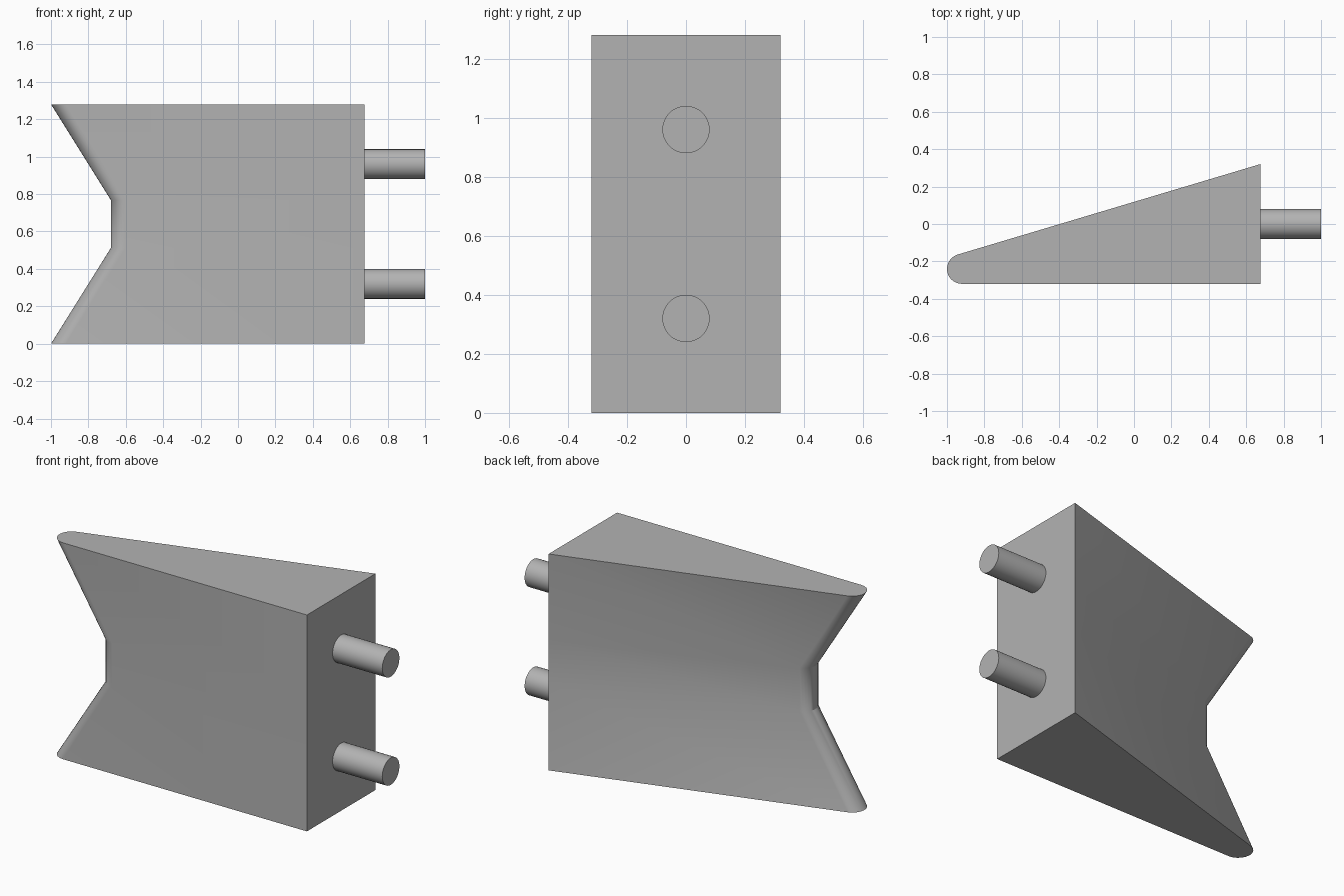
import bpy, bmesh, math

if "Cube" in bpy.data.objects:
    bpy.data.objects.remove(bpy.data.objects["Cube"])

grey = bpy.data.materials.new("plain grey")
grey.diffuse_color = (0.45, 0.45, 0.45, 1)
grey.use_nodes = True
grey.node_tree.nodes["Principled BSDF"].inputs["Base Color"].default_value = grey.diffuse_color

BACK_X, HALF_Y, R = 0.675, 0.32, 0.08
LEVELS = [(0.0, -1.0), (0.512, -0.68), (0.768, -0.68), (1.28, -1.0)]  # height, tip x
ARC = 14


def section(tip_x):
    """Wedge outline: square heel, straight front, rounded tip, slanted rear."""
    cx, cy = tip_x + R, -HALF_Y + R
    dx, dy = BACK_X - cx, HALF_Y - cy
    tangent = math.atan2(dy, dx) + math.acos(R / math.hypot(dx, dy))
    start = 1.5 * math.pi
    pts = [(BACK_X, HALF_Y), (BACK_X, -HALF_Y)]
    for i in range(ARC + 1):
        a = start + (tangent - start) * i / ARC
        pts.append((cx + R * math.cos(a), cy + R * math.sin(a)))
    return pts


def finish(ob):
    ob.data.materials.append(grey)
    bpy.ops.object.select_all(action='DESELECT')
    ob.select_set(True)
    bpy.context.view_layer.objects.active = ob
    bpy.ops.object.shade_smooth_by_angle(angle=math.radians(30))


# Wedge body with notched tip, lofted between the levels
bm = bmesh.new()
rings = [[bm.verts.new((x, y, z)) for x, y in section(t)] for z, t in LEVELS]
for lo, hi in zip(rings, rings[1:]):
    for i in range(len(lo)):
        j = (i + 1) % len(lo)
        bm.faces.new((lo[i], lo[j], hi[j], hi[i]))
bm.faces.new(rings[0])
bm.faces.new(rings[-1])
bmesh.ops.recalc_face_normals(bm, faces=bm.faces)
mesh = bpy.data.meshes.new("wedge_body")
bm.to_mesh(mesh)
bm.free()
body = bpy.data.objects.new("wedge_body", mesh)
bpy.context.collection.objects.link(body)
finish(body)

# Two round pegs on the heel
for name, z in (("lower_peg", 0.32), ("upper_peg", 0.96)):
    bpy.ops.mesh.primitive_cylinder_add(
        vertices=48, radius=0.08, depth=1 - BACK_X,
        location=((1 + BACK_X) / 2, 0, z), rotation=(0, math.pi / 2, 0))
    peg = bpy.context.object
    peg.name = name
    finish(peg)
